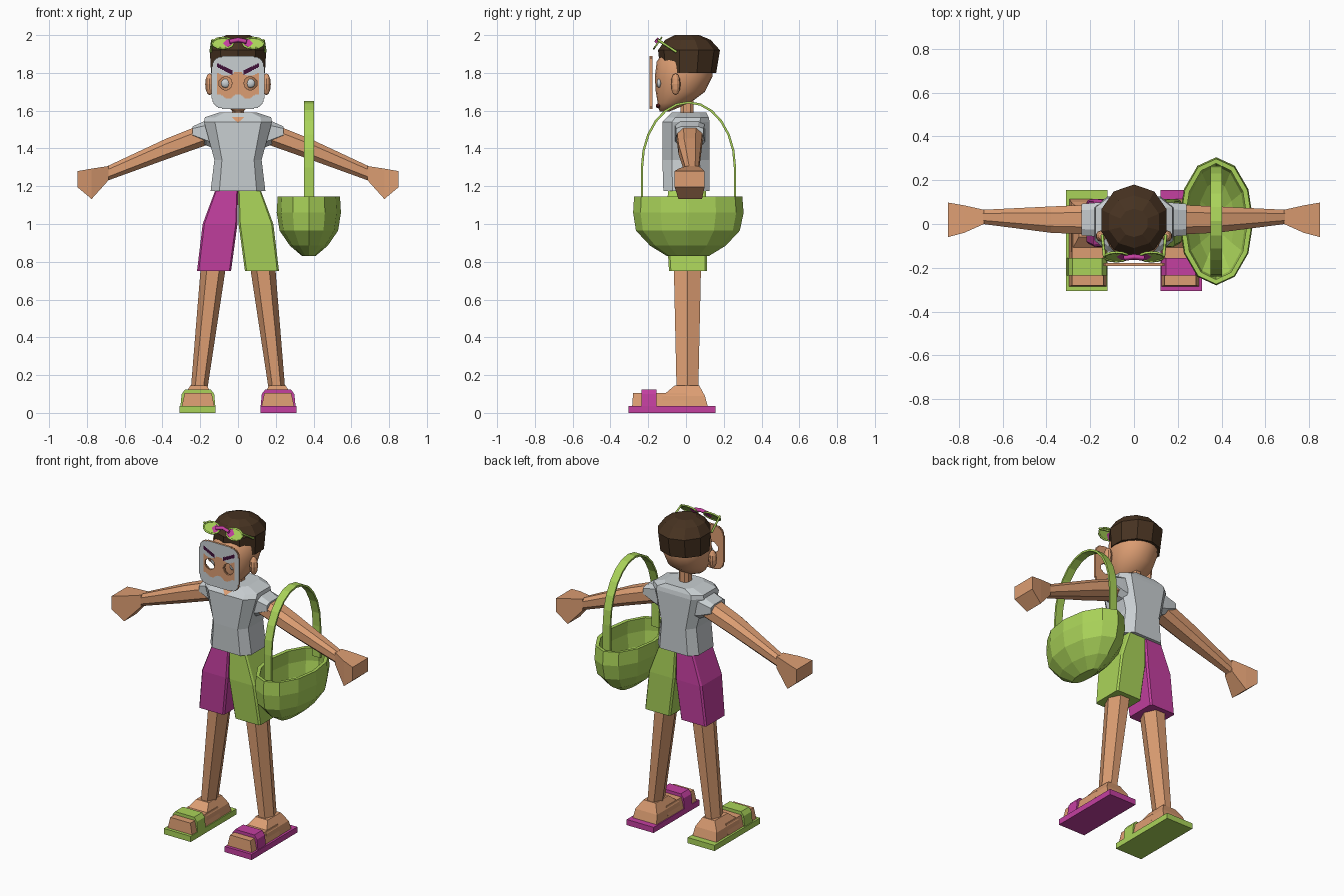
import bpy, bmesh, math
from mathutils import Vector, Matrix

if "Cube" in bpy.data.objects:
    bpy.data.objects.remove(bpy.data.objects["Cube"])


def material(name, rgb):
    m = bpy.data.materials.new(name)
    m.use_nodes = True
    m.diffuse_color = (*rgb, 1)
    m.node_tree.nodes["Principled BSDF"].inputs["Base Color"].default_value = (*rgb, 1)
    return m


SKIN = material("skin", (.72, .34, .17))
LIME = material("lime", (.4, .65, .1))
PINK = material("magenta", (.55, .05, .35))
GREY = material("light_grey", (.58, .62, .64))
HAIR = material("dark_brown", (.062, .032, .015))
DARK = material("dark_purple", (.05, .005, .04))
LIPS = material("dark_red", (.16, .02, .02))


def finish(name, bm, *mats, smooth=False):
    bmesh.ops.remove_doubles(bm, verts=bm.verts, dist=.0003)
    bmesh.ops.recalc_face_normals(bm, faces=bm.faces)
    me = bpy.data.meshes.new(name)
    bm.to_mesh(me)
    bm.free()
    for m in mats:
        me.materials.append(m)
    for p in me.polygons:
        p.use_smooth = smooth
    ob = bpy.data.objects.new(name, me)
    bpy.context.collection.objects.link(ob)
    return ob


def skin_rings(name, rings, mat, closed=True, smooth=False):
    bm = bmesh.new()
    loops = [[bm.verts.new(p) for p in r] for r in rings]
    for a, b in zip(loops, loops[1:]):
        for i in range(len(a)):
            j = (i + 1) % len(a)
            bm.faces.new((a[i], a[j], b[j], b[i]))
    bm.faces.new(loops[-1])
    if closed:
        bm.faces.new(loops[0])
    return finish(name, bm, mat, smooth=smooth)


def loft(name, mat, sections, k=(1, 1), axis="z", side=1):
    """Chamfered box sections: (position, a0, a1, b0, b1); a, b = x, y or y, z."""
    ka, kb = k
    shape = [(1, -kb), (1, kb), (ka, 1), (-ka, 1), (-1, kb), (-1, -kb), (-ka, -1), (ka, -1)]
    rings = []
    for pos, a0, a1, b0, b1 in sections:
        ring = []
        for u, v in shape:
            a = (a0 + a1 + u * (a1 - a0)) / 2
            b = (b0 + b1 + v * (b1 - b0)) / 2
            ring.append((side * a, b, pos) if axis == "z" else (side * pos, a, b))
        rings.append(ring)
    return skin_rings(name, rings, mat)


def oval_loft(name, mat, sections, n, closed=True, smooth=False, cx=0):
    """Oval sections: (z, y_front, y_back, half_width)."""
    rings = []
    for z, y0, y1, hx in sections:
        angles = [2 * math.pi * i / n for i in range(n)]
        rings.append([(cx + hx * math.sin(t), (y0 + y1) / 2 - (y1 - y0) / 2 * math.cos(t), z)
                      for t in angles])
    return skin_rings(name, rings, mat, closed, smooth)


def ball(name, mat, loc, scale, smooth=False):
    bm = bmesh.new()
    bmesh.ops.create_uvsphere(bm, u_segments=10, v_segments=6, radius=1,
                              matrix=Matrix.LocRotScale(loc, None, Vector(scale)))
    return finish(name, bm, mat, smooth=smooth)


# Limbs, shorts and sandals
for s, label, shoe, cloth in ((1, "left", PINK, LIME), (-1, "right", LIME, PINK)):
    loft(label + "_sole", shoe, [(0, .12, .31, -.305, .155), (.036, .12, .31, -.305, .155)], side=s)
    loft(label + "_toes", SKIN, [(.036, .125, .297, -.285, 0), (.105, .14, .282, -.28, 0)], side=s)
    loft(label + "_heel", SKIN, [(.036, .127, .295, -.13, .115), (.09, .135, .287, -.125, .1),
                                 (.145, .165, .252, -.06, .07)], side=s)
    loft(label + "_strap", shoe, [(.036, .12, .305, -.235, -.155), (.1, .126, .298, -.235, -.155),
                                  (.125, .145, .28, -.235, -.155)], side=s)
    loft(label + "_leg", SKIN, [(.12, .163, .25, -.05, .065), (.8, .06, .195, -.065, .08)],
         k=(.5, 0), side=s)
    loft(label + "_shorts", cloth, [(.75, .037, .217, -.09, .11), (1.0, .003, .187, -.105, .115),
                                    (1.18, 0, .12, -.095, .105)], k=(.9, .9), side=s)
    loft(label + "_arm", SKIN, [(.16, -.05, .09, 1.42, 1.54), (.38, -.04, .08, 1.342, 1.452),
                                (.69, 0, .065, 1.23, 1.307)], k=(.5, .5), axis="x", side=s)
    loft(label + "_hand", SKIN, [(.685, 0, .065, 1.232, 1.307), (.775, -.04, .085, 1.132, 1.293),
                                 (.85, -.06, .098, 1.195, 1.28)], axis="x", side=s)
    loft(label + "_sleeve", GREY, [(.13, -.06, .1, 1.4, 1.57), (.165, -.058, .098, 1.415, 1.55),
                                   (.24, -.052, .092, 1.46, 1.517)], k=(.6, .6), axis="x", side=s)
    ball(label + "_ear", SKIN, (s * .15, -.055, 1.74), (.025, .026, .058))
    ball(label + "_eye", GREY, (s * .066, -.143, 1.745), (.026, .012, .024), True)

# Shirt with a small neck opening
loft("shirt", GREY, [(1.175, -.145, .145, -.12, .125), (1.34, -.125, .125, -.125, .125),
                     (1.54, -.18, .18, -.125, .125), (1.565, -.175, .175, -.1, .12),
                     (1.59, -.1, .1, -.075, .108)], k=(.68, .6))
bm = bmesh.new()
bm.faces.new([bm.verts.new((x, -.129 + (z - 1.54), z))
              for x, z in ((-.035, 1.567), (0, 1.536), (.035, 1.567))])
finish("neck_opening", bm, SKIN)
loft("neck", SKIN, [(1.56, -.032, .032, -.03, .04), (1.68, -.032, .032, -.03, .04)], k=(.5, .5))

# Head, mouth and hair
oval_loft("head", SKIN, [(1.595, -.14, -.09, .025), (1.64, -.15, .02, .08),
                         (1.70, -.16, .1, .122), (1.78, -.165, .14, .138),
                         (1.86, -.155, .145, .138), (1.91, -.12, .12, .1)], 20, smooth=True)
ball("mouth", LIPS, (0, -.146, 1.625), (.042, .014, .013))
oval_loft("hair", HAIR, [(1.80, -.135, .16, .15), (1.92, -.148, .18, .157),
                         (1.975, -.11, .13, .12), (2.0, -.06, .07, .065)], 10)

# Face mask: a cut plate with painted beard, forehead and brows
bm = bmesh.new()
bmesh.ops.create_grid(bm, x_segments=56, y_segments=56, size=.14,
                      matrix=Matrix.Translation((0, -.192, 1.75)) @ Matrix.Rotation(math.pi / 2, 4, "X"))
cut = []
for f in bm.faces:
    c = f.calc_center_median()
    x, z = abs(c.x), c.z
    in_eye = ((x - .066) / .034) ** 2 + ((z - 1.745) / .034) ** 2 < 1
    if in_eye or (x / .14) ** 5 + abs((z - 1.75) / .14) ** 5 > 1:
        cut.append(f)
    brow = .03 < x < .11 and abs(z - 1.803 - (x - .035) * .5) < .011
    around_eye = ((x - .066) / .041) ** 2 + ((z - 1.745) / .039) ** 2 < 1
    beard = z < 1.675 + .012 * math.cos(x * 60) or z > 1.795 + .012 * math.cos(x * 50) or x > .11
    f.material_index = 1 if brow else 0 if beard and not around_eye else 2
bmesh.ops.delete(bm, geom=cut, context="FACES")
mask = finish("face_mask", bm, GREY, DARK, SKIN)
if mask.data.polygons[0].normal.y > 0:
    mask.data.flip_normals()
shell = mask.modifiers.new("thickness", "SOLIDIFY")
shell.thickness = .014
shell.offset = -1
shell.material_offset = shell.material_offset_rim = 2


def tube(name, mat, points, radius, closed=False):
    cu = bpy.data.curves.new(name, "CURVE")
    cu.dimensions = "3D"
    cu.bevel_depth = radius
    cu.bevel_resolution = 0
    cu.use_fill_caps = True
    sp = cu.splines.new("POLY")
    sp.points.add(len(points) - 1)
    for p, co in zip(sp.points, points):
        p.co = (*co, 1)
        p.radius = 1
    sp.use_cyclic_u = closed
    cu.materials.append(mat)
    ob = bpy.data.objects.new(name, cu)
    bpy.context.collection.objects.link(ob)
    return ob


# Glasses resting on the hair, tilted back
for s, label in ((1, "left"), (-1, "right")):
    oval = [(s * .08 + .056 * math.cos(t), -.15 + .02 * math.sin(t), 1.957 + .029 * math.sin(t))
            for t in (2 * math.pi * i / 12 for i in range(12))]
    tube(label + "_glasses_rim", LIME, oval, .006, True)
    bm = bmesh.new()
    centre = bm.verts.new((s * .08, -.15, 1.957))
    edge = [bm.verts.new(p) for p in oval]
    for i in range(12):
        f = bm.faces.new((centre, edge[i], edge[(i + 1) % 12]))
        f.material_index = int(abs(f.calc_center_median().x) < .07)
    finish(label + "_lens", bm, LIME, PINK)
    tube(label + "_glasses_arm", LIME, [(s * .135, -.15, 1.975), (s * .145, -.05, 1.91)], .007)
tube("glasses_bridge", PINK, [(-.045, -.155, 1.965), (0, -.15, 1.975), (.045, -.155, 1.965)], .013)

# Basket with an arched flat handle
basket = oval_loft("basket", LIME, [(1.145, -.275, .298, .165), (1.06, -.28, .305, .17),
                                    (.965, -.265, .285, .155), (.885, -.19, .21, .1),
                                    (.83, -.1, .12, .035)], 12, closed=False, cx=.375)
wall = basket.modifiers.new("thickness", "SOLIDIFY")
wall.thickness = .022
wall.offset = -1
bm = bmesh.new()
last = None
for i in range(-1, 14):
    t = math.pi * min(max(i, 0), 12) / 12
    y = .013 - .252 * math.cos(t)
    z = 1.3 + .35 * math.sin(t) if 0 <= i <= 12 else 1.1
    pair = [bm.verts.new((x, y, z)) for x in (.35, .402)]
    if last:
        bm.faces.new((last[0], last[1], pair[1], pair[0]))
    last = pair
handle = finish("basket_handle", bm, LIME)
handle.modifiers.new("thickness", "SOLIDIFY").thickness = .012
